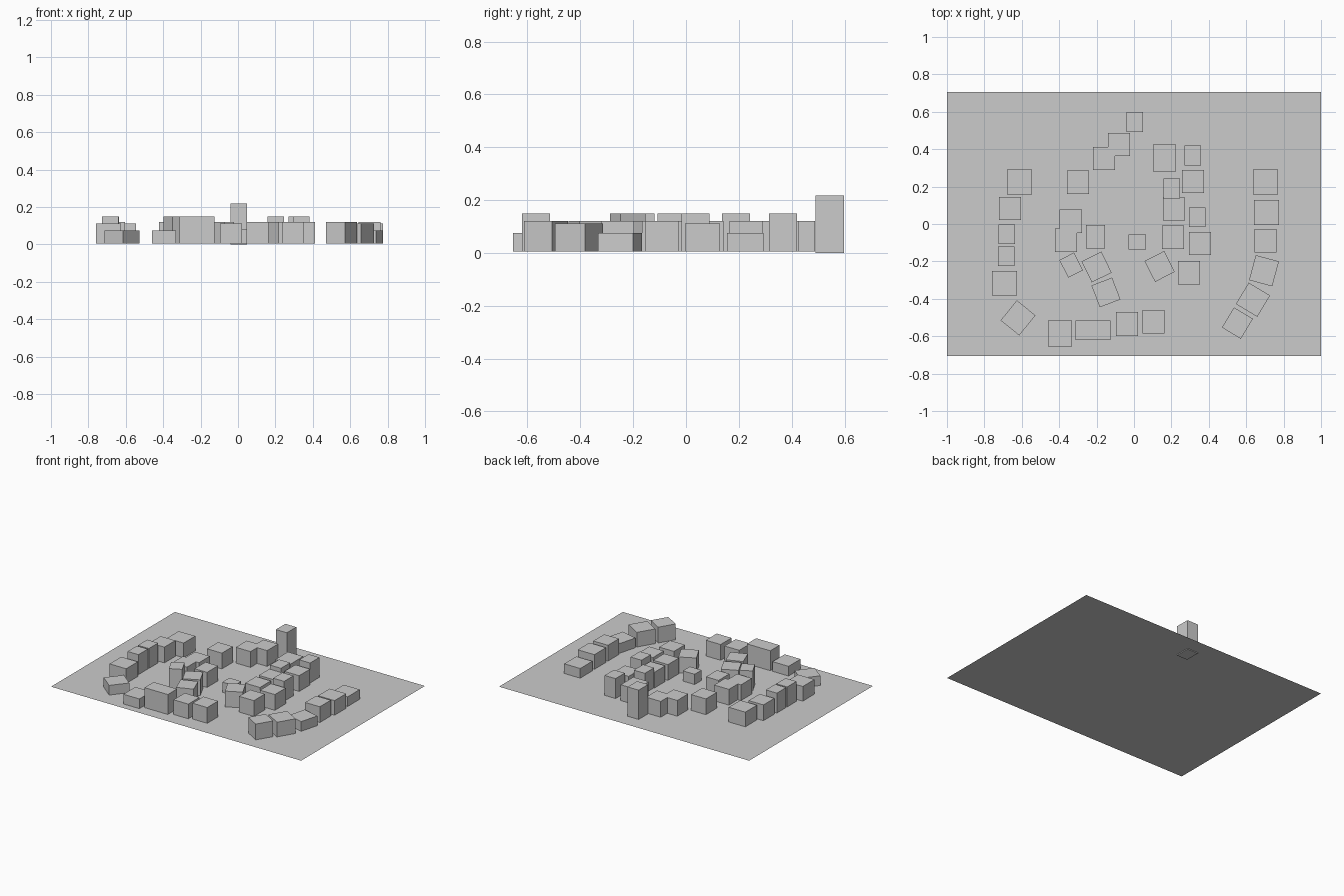
import bpy, bmesh
from math import radians
from mathutils import Matrix

if "Cube" in bpy.data.objects:
    bpy.data.objects.remove(bpy.data.objects["Cube"])

GROUND_Z = 0.006


def box(name, x, y, size, angle=0, base=GROUND_Z):
    """Flat-roofed block standing on base, size = width, depth, roof height."""
    w, d, top = size
    h = top - base
    bm = bmesh.new()
    bmesh.ops.create_cube(bm, size=1, matrix=Matrix.Diagonal((w, d, h, 1)))
    bmesh.ops.translate(bm, verts=bm.verts, vec=(0, 0, h / 2))
    mesh = bpy.data.meshes.new(name)
    bm.to_mesh(mesh)
    bm.free()
    ob = bpy.data.objects.new(name, mesh)
    ob.location = (x, y, base)
    ob.rotation_euler.z = radians(angle)
    bpy.context.collection.objects.link(ob)
    return ob


# Building types
HOUSE = (0.118, 0.125, 0.12)
TALL = (0.088, 0.106, 0.15)
BROAD = (0.133, 0.133, 0.112)
LOW = (0.128, 0.138, 0.076)
HALL = (0.187, 0.106, 0.15)
SHED = (0.095, 0.08, 0.08)
NARROW = (0.10, 0.125, 0.115)

# Ground sheet
bpy.ops.mesh.primitive_plane_add(size=2, location=(0, 0, GROUND_Z))
ground = bpy.context.object
ground.name = "ground"
ground.scale.y = 0.707

# Tower at the head of the village
box("tower", 0.003, 0.545, (0.088, 0.108, 0.218), base=0)

# Each district: type, x, y, rotation
districts = {
    "north_building": [
        (HOUSE, -0.08, 0.425, 0), (HOUSE, -0.16, 0.35, 0),
        ((0.123, 0.145, 0.12), 0.163, 0.353, 0), (TALL, 0.313, 0.367, 0),
        (HOUSE, -0.30, 0.223, 0)],
    "east_lane_building": [
        (TALL, 0.203, 0.19, 0), (HOUSE, 0.315, 0.227, 0),
        (HOUSE, 0.213, 0.08, 0), (TALL, 0.337, 0.036, 0),
        (HOUSE, 0.209, -0.07, 0), (HOUSE, 0.352, -0.104, 0),
        (HOUSE, 0.294, -0.26, 0), (HOUSE, 0.137, -0.227, 27)],
    "west_lane_building": [
        (HOUSE, -0.338, 0.015, 0), (HOUSE, -0.363, -0.087, 0),
        (NARROW, -0.206, -0.068, 0), (TALL, -0.336, -0.22, 27),
        (HOUSE, -0.2, -0.23, 26), (HOUSE, -0.15, -0.366, 21)],
    "west_edge_building": [
        (BROAD, -0.612, 0.225, 0), (HOUSE, -0.662, 0.083, 0),
        (TALL, -0.681, -0.055, 0), (TALL, -0.682, -0.172, 0),
        (BROAD, -0.692, -0.317, 0), (LOW, -0.62, -0.502, -39)],
    "south_building": [
        (LOW, -0.395, -0.585, 0), (HALL, -0.22, -0.568, 0),
        ((0.118, 0.128, 0.112), -0.037, -0.535, 0), (HOUSE, 0.105, -0.523, 0)],
    "east_edge_building": [
        (LOW, 0.704, 0.225, 0), (BROAD, 0.709, 0.062, 0),
        (HOUSE, 0.702, -0.09, 0), (LOW, 0.695, -0.25, -15),
        (BROAD, 0.636, -0.405, -31), (HOUSE, 0.553, -0.53, -31)],
    "square_shed": [(SHED, 0.017, -0.095, 0)],
}
for name, plots in districts.items():
    for size, x, y, angle in plots:
        box(name, x, y, size, angle)
